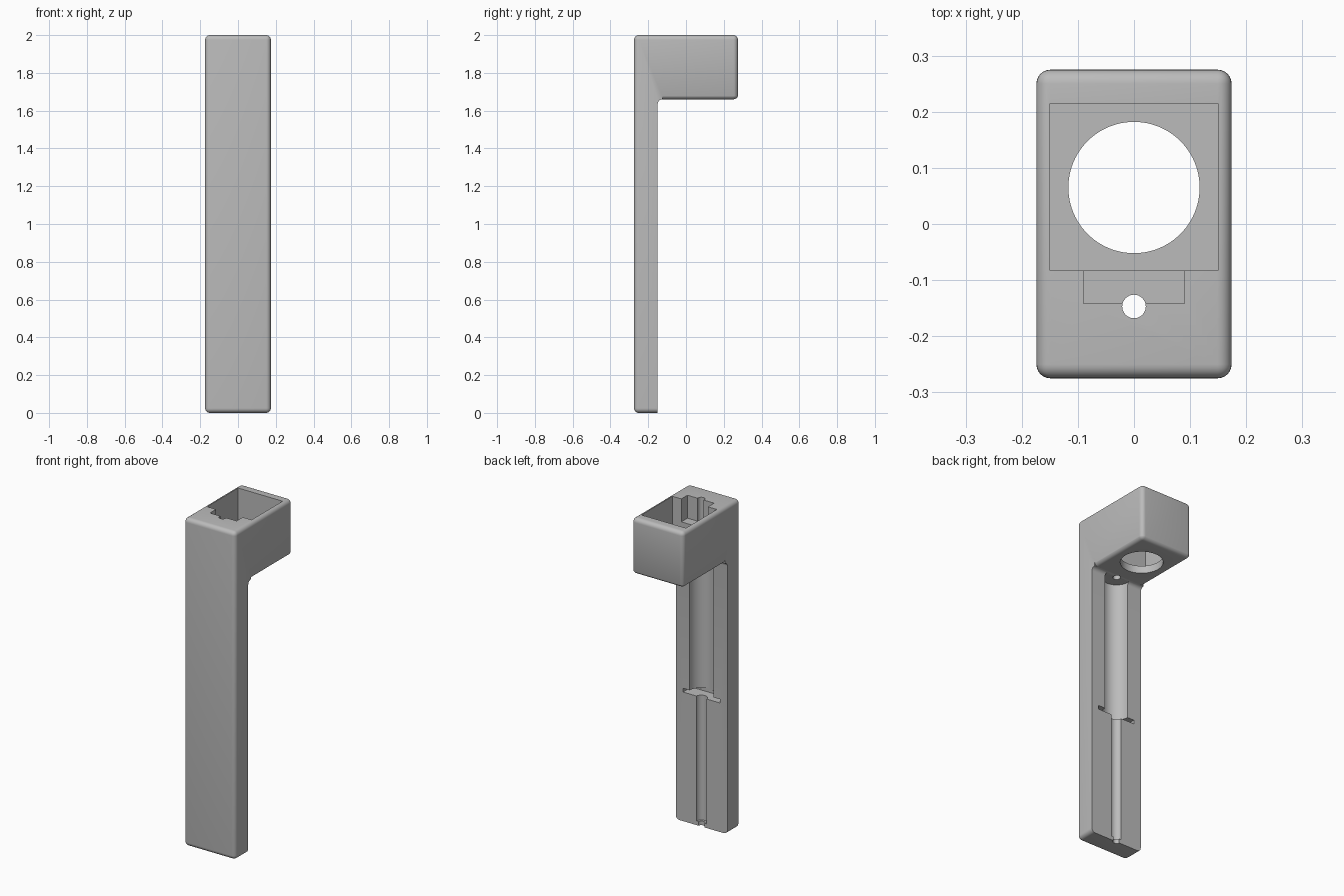
import bpy
import bmesh
import math
from mathutils import Matrix, Vector

if "Cube" in bpy.data.objects:
    bpy.data.objects.remove(bpy.data.objects["Cube"], do_unlink=True)

HALF_X, HALF_Y, HEIGHT = 0.174, 0.275, 2.0
POST_BACK, HEAD_BOTTOM = -0.15, 1.66
ROD_Y = -0.147

grey = bpy.data.materials.new("plain_grey")
grey.use_nodes = True
grey.diffuse_color = (0.5, 0.5, 0.5, 1)
grey.node_tree.nodes["Principled BSDF"].inputs["Base Color"].default_value = (0.5, 0.5, 0.5, 1)


def to_object(name, bm):
    bmesh.ops.recalc_face_normals(bm, faces=bm.faces)
    mesh = bpy.data.meshes.new(name)
    bm.to_mesh(mesh)
    bm.free()
    obj = bpy.data.objects.new(name, mesh)
    mesh.materials.append(grey)
    bpy.context.collection.objects.link(obj)
    return obj


def box(name, low, high, radius=0):
    low, high = Vector(low), Vector(high)
    bm = bmesh.new()
    bmesh.ops.create_cube(bm, size=1)
    size, mid = high - low, (low + high) / 2
    for v in bm.verts:
        v.co = Vector(a * b for a, b in zip(v.co, size)) + mid
    if radius:
        bmesh.ops.bevel(bm, geom=list(bm.edges), offset=radius, segments=6,
                        profile=0.5, affect='EDGES')
    return to_object(name, bm)


def cylinder(name, y, radius, bottom, top, sides=48):
    bm = bmesh.new()
    bmesh.ops.create_cone(bm, cap_ends=True, segments=sides, radius1=radius,
                          radius2=radius, depth=top - bottom,
                          matrix=Matrix.Translation((0, y, (top + bottom) / 2)))
    return to_object(name, bm)


def prism(name, profile, half_width):
    bm = bmesh.new()
    face = bm.faces.new([bm.verts.new((-half_width, y, z)) for y, z in profile])
    moved = bmesh.ops.extrude_face_region(bm, geom=[face])["geom"]
    bmesh.ops.translate(bm, vec=(2 * half_width, 0, 0),
                        verts=[g for g in moved if isinstance(g, bmesh.types.BMVert)])
    return to_object(name, bm)


def subtract(target, cutter):
    cutter.hide_render = True
    mod = target.modifiers.new("cut", 'BOOLEAN')
    mod.operation, mod.solver, mod.object = 'DIFFERENCE', 'EXACT', cutter
    bpy.ops.object.select_all(action='DESELECT')
    bpy.context.view_layer.objects.active = target
    target.select_set(True)
    bpy.ops.object.modifier_apply(modifier=mod.name)
    bpy.data.objects.remove(cutter, do_unlink=True)


# Rounded block that becomes the post with its overhanging head
body = box("holder_body", (-HALF_X, -HALF_Y, 0), (HALF_X, HALF_Y, HEIGHT), 0.025)

# Space under the head, shaped to leave rounded lower head edges
undercut = box("undercut", (-0.4, POST_BACK, -0.2), (0.4, 0.5, 1.72))
subtract(undercut, box("head_form", (-HALF_X - 0.002, -0.4, HEAD_BOTTOM),
                       (HALF_X + 0.002, HALF_Y + 0.002, 2.2), 0.027))

# Concave fillet where the post meets the head
R = 0.025
arc = [(POST_BACK + R - R * math.cos(a), HEAD_BOTTOM - R + R * math.sin(a))
       for a in (i * math.pi / 12 for i in range(7))]
fillet = arc + [(POST_BACK + R, 1.69), (POST_BACK - 0.02, 1.69),
                (POST_BACK - 0.02, HEAD_BOTTOM - R)]
subtract(undercut, prism("fillet_form", fillet, 0.3))
subtract(body, undercut)

# Square pocket, shallow front pocket and round opening in the head
subtract(body, box("square_pocket", (-0.15, -0.083, 1.705), (0.15, 0.215, 2.2)))
subtract(body, box("front_pocket", (-0.09, -0.142, 1.86), (0.09, -0.05, 2.2)))
subtract(body, cylinder("round_opening", 0.065, 0.117, 1.5, 1.9, 96))

# Rod hole through everything and the stepped channel down the post
subtract(body, cylinder("wide_channel", ROD_Y, 0.08, 0.8, HEAD_BOTTOM - 0.002))
subtract(body, cylinder("narrow_channel", ROD_Y, 0.035, 0.025, 0.8))
subtract(body, box("plate_slot", (-0.125, -0.23, 0.787), (0.125, -0.1, 0.81)))
subtract(body, cylinder("rod_hole", ROD_Y, 0.021, -0.1, 2.2, 32))

bpy.ops.object.select_all(action='DESELECT')
body.select_set(True)
bpy.context.view_layer.objects.active = body
bpy.ops.object.shade_smooth_by_angle(angle=math.radians(30))
